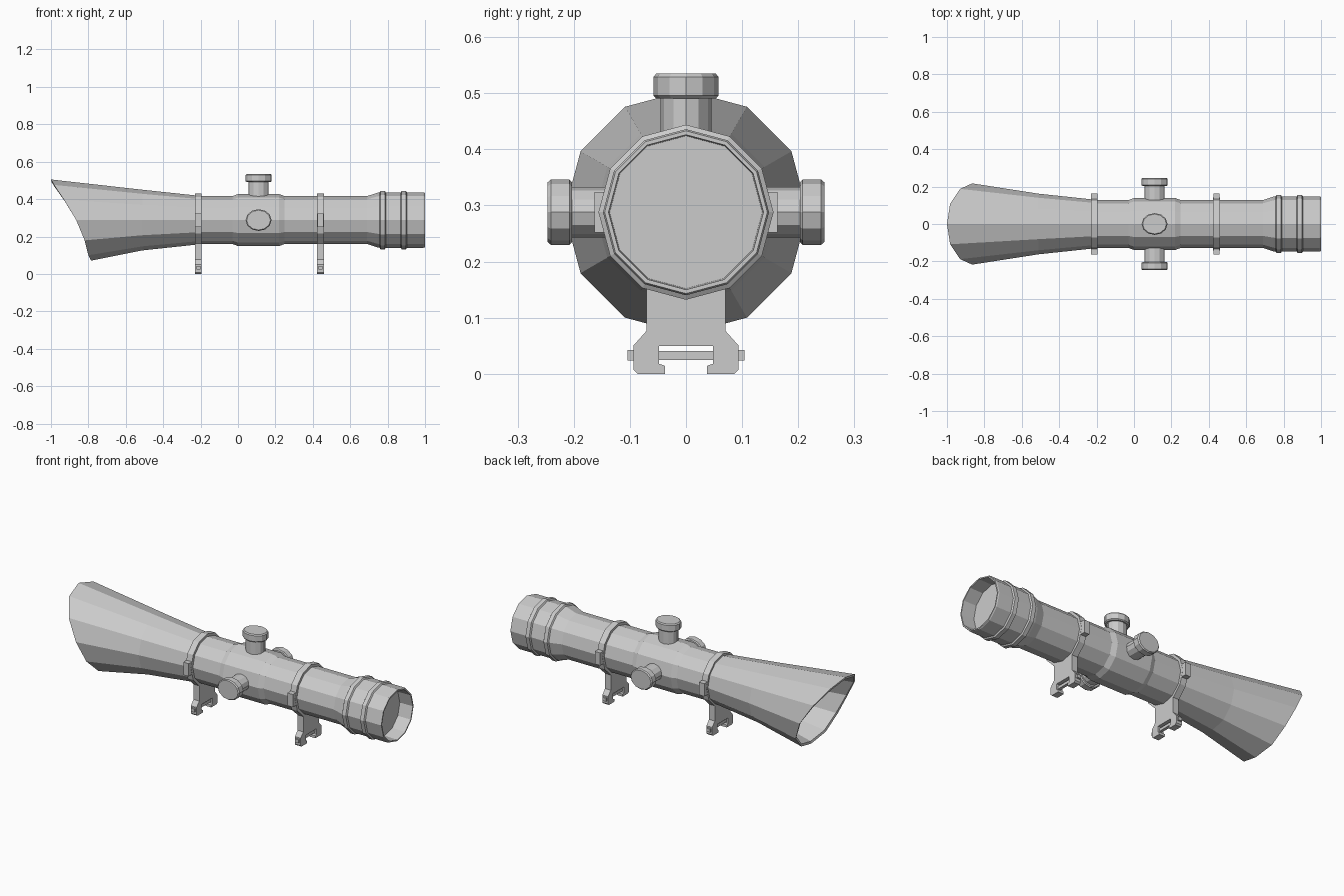
import bpy, bmesh
from math import sin, cos, pi
from mathutils import Matrix, Vector

if "Cube" in bpy.data.objects:
    bpy.data.objects.remove(bpy.data.objects["Cube"])

ZC = 0.288   # height of the optical axis
N = 12       # facets around every round part


def finish(name, bm, matrix=None):
    bmesh.ops.recalc_face_normals(bm, faces=bm.faces)
    if matrix:
        bmesh.ops.transform(bm, matrix=matrix, verts=bm.verts)
    me = bpy.data.meshes.new(name)
    bm.to_mesh(me)
    bm.free()
    ob = bpy.data.objects.new(name, me)
    bpy.context.collection.objects.link(ob)
    return ob


def ring(x, r):
    """Ring around the x axis, first point on top; x may vary per point."""
    xs = x if isinstance(x, list) else [x] * N
    return [(xs[i], r * sin(2 * pi * i / N), r * cos(2 * pi * i / N)) for i in range(N)]


def loft(name, rings, matrix, loop=False, cap_start=False, cap_end=False):
    bm = bmesh.new()
    rows = [[bm.verts.new(p) for p in r] for r in rings]
    pairs = list(zip(rows, rows[1:])) + ([(rows[-1], rows[0])] if loop else [])
    for a, b in pairs:
        for i in range(N):
            j = (i + 1) % N
            bm.faces.new((a[i], a[j], b[j], b[i]))
    if cap_start:
        bm.faces.new(rows[0])
    if cap_end:
        bm.faces.new(rows[-1])
    return finish(name, bm, matrix)


def extrude_yz(name, pts, x0, x1):
    bm = bmesh.new()
    face = bm.faces.new([bm.verts.new((x0, y, z)) for y, z in pts])
    new = bmesh.ops.extrude_face_region(bm, geom=[face])["geom"]
    bmesh.ops.translate(bm, vec=(x1 - x0, 0, 0),
                        verts=[v for v in new if isinstance(v, bmesh.types.BMVert)])
    return finish(name, bm)


def box(name, center, size):
    bm = bmesh.new()
    bmesh.ops.create_cube(bm, size=1)
    return finish(name, bm, Matrix.Translation(center) @ Matrix.Diagonal((*size, 1)))


AXIS = Matrix.Translation((0, 0, ZC))

# Slanted flared hood, hollow, with a recessed lens
half = [-1.0, -0.983, -0.93, -0.865, -0.82, -0.80, -0.785]
rim = half + half[-2:0:-1]
loft("flared_hood", [ring(-0.2, 0.129), ring(-0.51, 0.162), ring(rim, 0.217),
                     ring([x + 0.003 for x in rim], 0.204), ring(-0.6, 0.16)],
     AXIS, cap_start=True, cap_end=True)

# Main tube with the eyepiece and its two grip bands
body = [(-0.22, 0.128), (0.69, 0.128), (0.745, 0.146), (0.757, 0.148), (0.762, 0.156),
        (0.785, 0.156), (0.79, 0.148), (0.87, 0.148), (0.875, 0.156), (0.898, 0.156),
        (0.903, 0.148), (0.993, 0.148), (1.0, 0.145), (1.0, 0.138), (0.92, 0.136)]
loft("tube_and_eyepiece", [ring(x, r) for x, r in body], AXIS, cap_start=True, cap_end=True)

# Thicker section that carries the turrets
saddle = [(-0.032, 0.127), (0.0, 0.139), (0.22, 0.139), (0.252, 0.127)]
loft("turret_saddle", [ring(x, r) for x, r in saddle], AXIS, cap_start=True, cap_end=True)

# Three adjustment turrets: a stem and a chamfered cap, wider along the tube
turret = [(0.10, 0.045), (0.203, 0.045), (0.203, 0.053), (0.208, 0.058),
          (0.241, 0.058), (0.247, 0.053)]
for name, direction in (("top_turret", (0, 0, 1)), ("left_turret", (0, -1, 0)),
                        ("right_turret", (0, 1, 0))):
    d = Vector(direction)
    side = d.cross(Vector((1, 0, 0)))
    m = Matrix((d, Vector((1.2, 0, 0)), side)).transposed().to_4x4()
    loft(name, [ring(x, r) for x, r in turret],
         Matrix.Translation((0.11, 0, ZC)) @ m, cap_start=True, cap_end=True)

# Two mounts: clamp ring, side lugs, rail foot and cross bolt
right = [(0.07, 0.19), (0.07, 0.077), (0.094, 0.05), (0.094, 0.008), (0.086, 0.0),
         (0.037, 0.0), (0.037, 0.014), (0.048, 0.018), (0.048, 0.05)]
foot = right + [(-y, z) for y, z in reversed(right)]
for label, x0 in (("front", -0.23), ("rear", 0.423)):
    x1 = x0 + 0.036
    xm = (x0 + x1) / 2
    loft(label + "_clamp_ring", [ring(x0, 0.12), ring(x0, 0.143), ring(x1, 0.143),
                                 ring(x1, 0.12)], AXIS, loop=True)
    extrude_yz(label + "_mount_foot", foot, x0, x1)
    for s, side in ((-1, "left"), (1, "right")):
        box(f"{label}_{side}_clamp_lug", (xm, s * 0.146, ZC), (0.034, 0.034, 0.072))
        box(f"{label}_{side}_bolt_head", (xm, s * 0.098, 0.033), (0.022, 0.012, 0.019))
    box(label + "_cross_bolt", (xm, 0, 0.033), (0.016, 0.19, 0.016))
